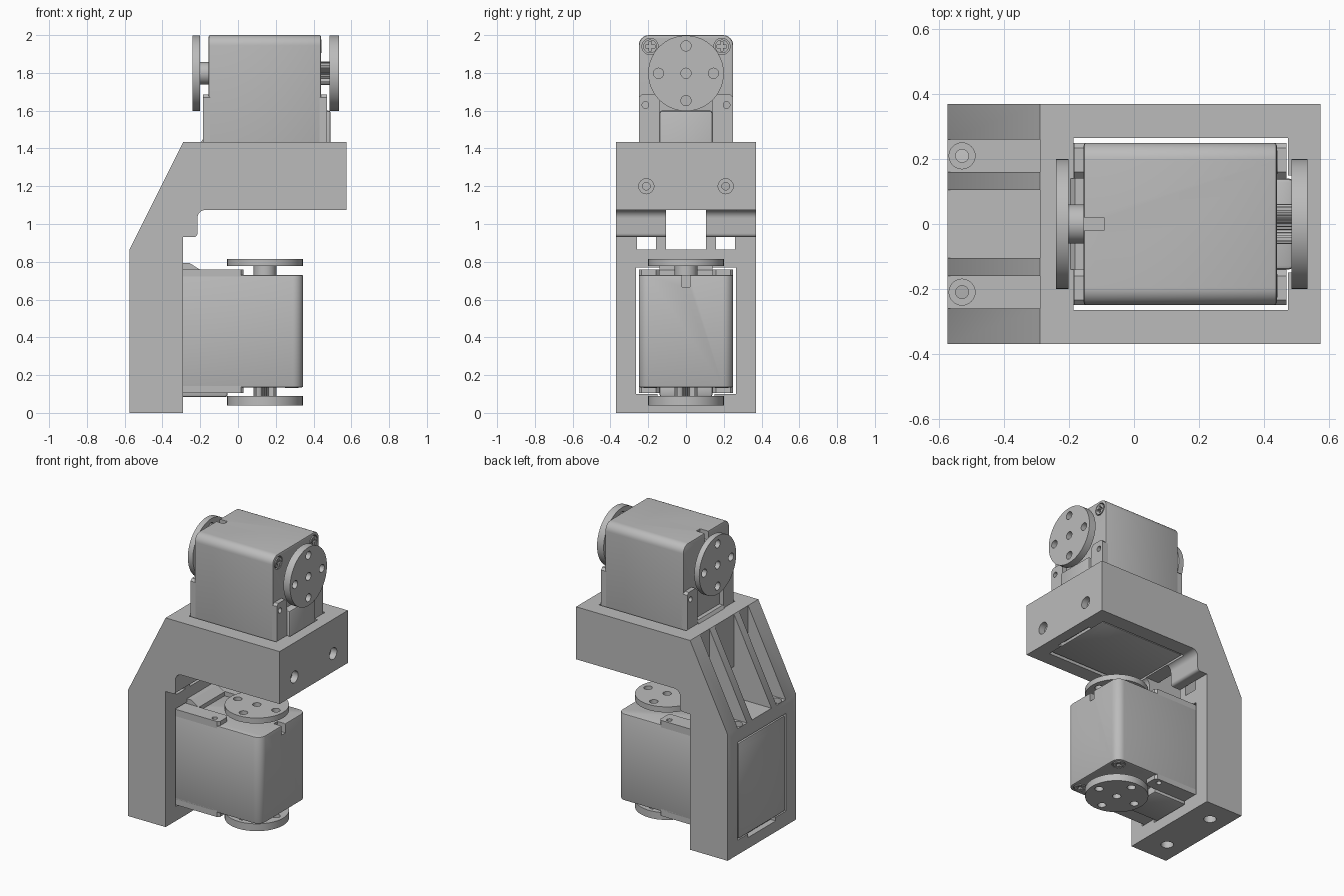
import bpy, bmesh, math
from mathutils import Matrix, Vector

cube = bpy.data.objects.get("Cube")
if cube:
    bpy.data.objects.remove(cube, do_unlink=True)

grey = bpy.data.materials.new("plain grey")
grey.use_nodes = True
GREY = (0.5, 0.5, 0.5, 1)
grey.diffuse_color = GREY
grey.node_tree.nodes["Principled BSDF"].inputs["Base Color"].default_value = GREY


def prism(name, pts, lo, hi, place=Matrix()):
    """Extrude a flat outline along local z, then place it."""
    bm = bmesh.new()
    face = bm.faces.new([bm.verts.new((a, b, lo)) for a, b in pts])
    top = bmesh.ops.extrude_face_region(bm, geom=[face])["geom"]
    bmesh.ops.translate(bm, vec=(0, 0, hi - lo),
                        verts=[v for v in top if isinstance(v, bmesh.types.BMVert)])
    bmesh.ops.transform(bm, matrix=place, verts=bm.verts)
    bmesh.ops.recalc_face_normals(bm, faces=bm.faces)
    mesh = bpy.data.meshes.new(name)
    bm.to_mesh(mesh)
    bm.free()
    mesh.materials.append(grey)
    obj = bpy.data.objects.new(name, mesh)
    bpy.context.collection.objects.link(obj)
    return obj


def box(name, x0, x1, y0, y1, z0, z1, place=Matrix()):
    return prism(name, [(x0, y0), (x1, y0), (x1, y1), (x0, y1)], z0, z1, place)


def arc(cx, cy, r, start, end, n=8):
    angles = [math.radians(start + (end - start) * i / n) for i in range(n + 1)]
    return [(cx + r * math.cos(a), cy + r * math.sin(a)) for a in angles]


def disc(name, x, y, r, lo, hi, place=Matrix(), n=32):
    return prism(name, arc(x, y, r, 0, 360, n)[:-1], lo, hi, place)


def bake(obj):
    bpy.context.view_layer.update()
    mesh = bpy.data.meshes.new_from_object(
        obj.evaluated_get(bpy.context.evaluated_depsgraph_get()))
    obj.modifiers.clear()
    obj.data = mesh


def cut(obj, cutters):
    for c in cutters:
        mod = obj.modifiers.new("cut", "BOOLEAN")
        mod.operation = "DIFFERENCE"
        mod.solver = "EXACT"
        mod.object = c
    bake(obj)
    for c in cutters:
        bpy.data.objects.remove(c, do_unlink=True)


def bevel(obj, width=0.008):
    mod = obj.modifiers.new("bevel", "BEVEL")
    mod.width = width
    mod.segments = 2
    mod.limit_method = "ANGLE"
    mod.angle_limit = math.radians(40)
    bake(obj)


def smooth(obj):
    bpy.ops.object.select_all(action="DESELECT")
    obj.select_set(True)
    bpy.context.view_layer.objects.active = obj
    bpy.ops.object.shade_smooth_by_angle(angle=math.radians(30))


# Bracket: side outline extruded across its width
side = Matrix(((1, 0, 0, 0), (0, 0, -1, 0), (0, 1, 0, 0), (0, 0, 0, 1)))
outline = [(-0.575, 0), (-0.29, 0), (-0.29, 0.93)]
outline += arc(-0.235, 0.95, 0.02, -90, 0, 5) + arc(-0.17, 1.03, 0.045, 180, 90)
outline += [(0.575, 1.075), (0.575, 1.435), (-0.29, 1.435), (-0.575, 0.865)]
bracket = prism("bracket", outline, -0.37, 0.37, side)
along_x = Matrix(((0, 0, 1, 0), (1, 0, 0, 0), (0, 1, 0, 0), (0, 0, 0, 1)))
cutters = [
    box("lower_window", -0.7, -0.2, -0.265, 0.265, 0.1, 0.77),
    box("lower_window_notch", -0.7, -0.2, -0.15, 0.15, 0.075, 0.2),
    box("upper_window", -0.187, 0.475, -0.265, 0.265, 1, 1.5),
    box("upper_window_notch", 0.4, 0.5, -0.15, 0.15, 1, 1.5),
    box("middle_pocket", -0.7, -0.29, -0.105, 0.105, 0.865, 1.5),
    box("middle_gap", -0.3, -0.1, -0.105, 0.105, 0.865, 1.075),
]
for s in (-1, 1):
    y = 0.21 * s
    cutters += [
        box("side_pocket", -0.7, -0.29, y - 0.05, y + 0.05, 0.865, 1.5),
        disc("pocket_sink", -0.53, y, 0.04, 0.83, 0.9),
        disc("pocket_bore", -0.53, y, 0.02, 0.7, 0.9),
        disc("foot_sink", -0.45, y, 0.04, -0.1, 0.05),
        disc("foot_bore", -0.45, y, 0.02, -0.1, 0.15),
        disc("end_sink", y, 1.2, 0.04, 0.53, 0.7, along_x),
        disc("end_bore", y, 1.2, 0.02, 0.4, 0.7, along_x),
    ]
cut(bracket, cutters)
smooth(bracket)


def horn(name, lo, hi, place):
    """Round output disc with five holes."""
    plate = disc(name, AXIS, 0, 0.2, lo, hi, place, 64)
    spots = [(0, 0), (0.145, 0), (-0.145, 0), (0, 0.145), (0, -0.145)]
    cut(plate, [disc("hole", AXIS + a, b, 0.027, lo - 0.1, hi + 0.1, place, 24)
                for a, b in spots])
    smooth(plate)


AXIS = 0.718   # distance of the output shaft from the servo's back


def servo(tag, place):
    # Main case, rounded at its far end
    shape = [(0, -0.25)] + arc(0.865, -0.195, 0.055, -90, 0)
    shape += arc(0.865, 0.195, 0.055, 0, 90) + [(0, 0.25)]
    case = prism(tag + "_servo_case", shape, -0.2975, 0.2975, place)
    bevel(case)
    cutters = [box("slot", 0.86, 1, -0.02, 0.02, -0.4, -0.235, place)]
    for s in (-1, 1):
        cutters.append(disc("screw_seat", 0.86, 0.19 * s, 0.043, 0.27, 0.4, place))
    cut(case, cutters)
    smooth(case)

    # Closed rear cover
    rear = box(tag + "_servo_rear_cover", 0, 0.28, -0.25, 0.25, -0.3275, 0.3275, place)
    bevel(rear)
    smooth(rear)

    # Case screws with cross slots
    for s, word in ((-1, "left"), (1, "right")):
        y = 0.19 * s
        screw = disc(f"{tag}_servo_{word}_screw", 0.86, y, 0.036, 0.26, 0.3, place)
        cut(screw, [
            box("cross_a", 0.835, 0.885, y - 0.007, y + 0.007, 0.283, 0.4, place),
            box("cross_b", 0.853, 0.867, y - 0.025, y + 0.025, 0.283, 0.4, place)])
        smooth(screw)

    # Mounting flanges on both faces
    for f, face in ((1, "drive"), (-1, "idle")):
        for s, word in ((-1, "left"), (1, "right")):
            pts = [(0.2, 0.14), (0.585, 0.14), (0.605, 0.16), (0.605, 0.235),
                   (0.59, 0.25), (0.2, 0.25)]
            lo, hi = sorted((0.28 * f, 0.3275 * f))
            flange = prism(f"{tag}_servo_{face}_{word}_flange",
                           [(a, b * s) for a, b in pts], lo, hi, place)
            cut(flange, [disc("hole", 0.55, 0.215 * s, 0.018, lo - 0.1, hi + 0.1, place, 20)])
            smooth(flange)

    # Raised gear cover on the drive face, wedge on the idle face
    cover = box(tag + "_servo_gear_cover", 0.02, 0.52, -0.14, 0.14, 0.28, 0.348, place)
    bevel(cover, 0.012)
    smooth(cover)
    wedge_side = place @ side
    prism(tag + "_servo_wedge",
          [(0.27, -0.28), (0.27, -0.36), (0.32, -0.36), (0.375, -0.325), (0.375, -0.28)],
          -0.14, 0.14, wedge_side)

    # Toothed drive shaft, plain idle shaft and their discs
    teeth = 36
    ring = []
    for i in range(teeth * 2):
        a = math.pi * i / teeth
        r = 0.062 if i % 2 else 0.055
        ring.append((AXIS + r * math.cos(a), r * math.sin(a)))
    prism(tag + "_servo_drive_shaft", ring, 0.29, 0.345, place)
    smooth(disc(tag + "_servo_idle_shaft", AXIS, 0, 0.06, -0.35, -0.29, place))
    horn(tag + "_servo_drive_horn", 0.3425, 0.3925, place)
    horn(tag + "_servo_idle_horn", -0.383, -0.345, place)


servo("lower", Matrix(((1, 0, 0, -0.575), (0, -1, 0, 0), (0, 0, -1, 0.4325), (0, 0, 0, 1))))
servo("upper", Matrix(((0, 0, 1, 0.1425), (0, -1, 0, 0), (1, 0, 0, 1.08), (0, 0, 0, 1))))
